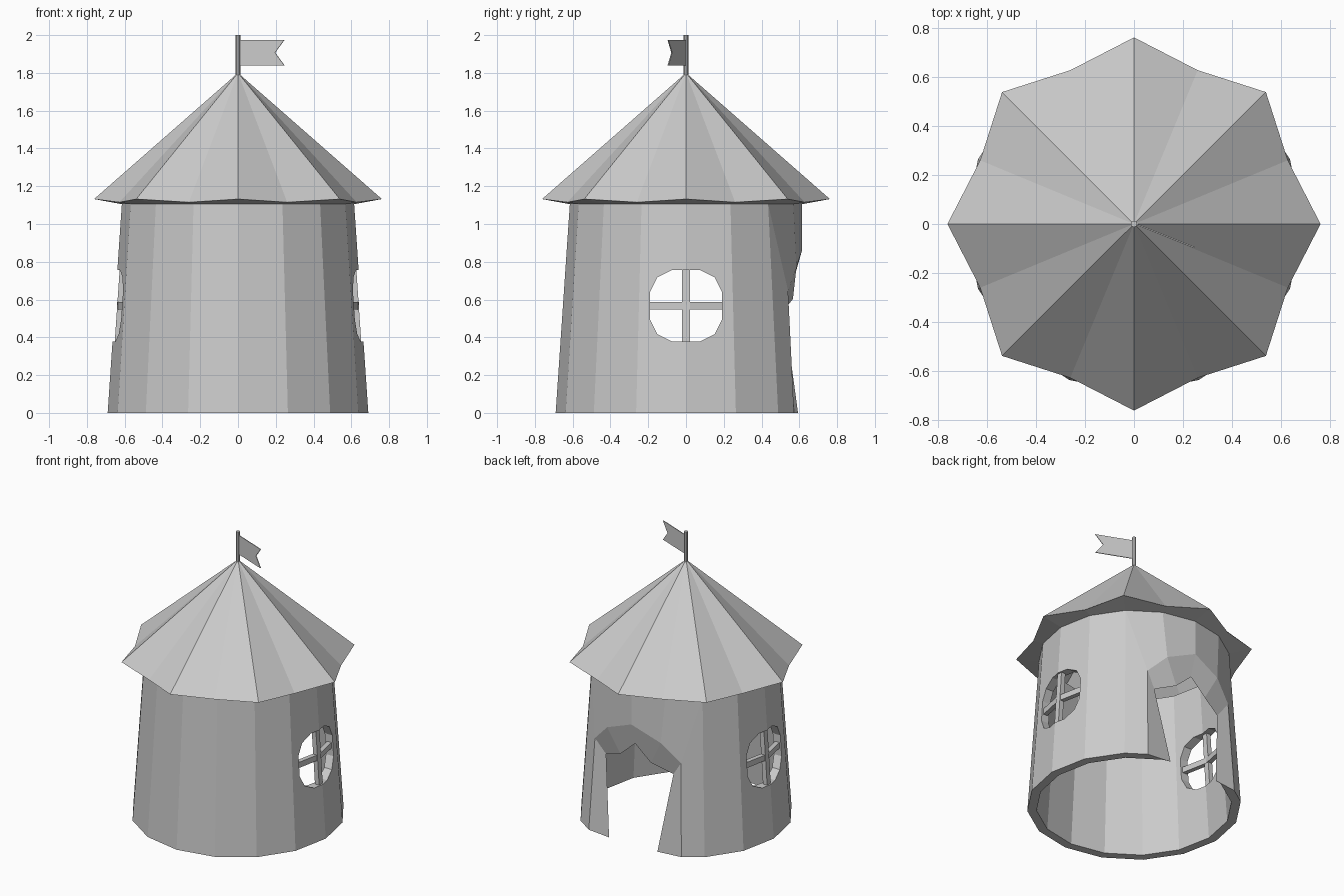
import bpy, bmesh, math
from mathutils import Vector

if "Cube" in bpy.data.objects:
    bpy.data.objects.remove(bpy.data.objects["Cube"])


def mesh_object(name, faces):
    """Build an object from faces given as lists of points, welding shared corners."""
    bm = bmesh.new()
    for pts in faces:
        bm.faces.new([bm.verts.new(p) for p in pts])
    bmesh.ops.remove_doubles(bm, verts=bm.verts, dist=0.0005)
    bmesh.ops.recalc_face_normals(bm, faces=bm.faces)
    me = bpy.data.meshes.new(name)
    bm.to_mesh(me)
    bm.free()
    ob = bpy.data.objects.new(name, me)
    bpy.context.collection.objects.link(ob)
    return ob


def prism(name, ring, offset):
    a = [Vector(p) for p in ring]
    b = [p + Vector(offset) for p in a]
    n = len(a)
    sides = [[a[i], a[(i + 1) % n], b[(i + 1) % n], b[i]] for i in range(n)]
    return mesh_object(name, sides + [a, b])


def polar(r, k, z):
    """Point on a 16-sided ring, corner number k."""
    t = math.radians(22.5 * (k % 16))
    return (r * math.cos(t), r * math.sin(t), z)


H, R0, R1, TH = 1.105, 0.69, 0.615, 0.06
radius = lambda z: R0 + (R1 - R0) * z / H
bo = lambda k: polar(R0, k, 0)
to = lambda k: polar(R1, k, H)
bi = lambda k: polar(R0 - TH, k, 0)
ti = lambda k: polar(R1 - TH, k, H)

# Tower wall: plain segments, leaving the back for the doorway
faces = [[to(k), to(k + 1), ti(k + 1), ti(k)] for k in range(16)]
for k in range(6, 18):
    faces += [[bo(k), bo(k + 1), to(k + 1), to(k)],
              [bi(k), bi(k + 1), ti(k + 1), ti(k)],
              [bo(k), bo(k + 1), bi(k + 1), bi(k)]]

# Doorway: wide outer outline, narrower inner outline, joined by the jamb
o = [(0.364, 0.572, 0), (0.338, 0.54, 0.647), (0.21, 0.585, 0.775), (0, 0.615, 0.862)]
i = [(0.19, 0.593, 0), (0.265, 0.519, 0.545), (0.12, 0.566, 0.603), (0, 0.571, 0.71)]
half = [[bo(2), o[0], o[1], to(2)], [o[1], o[2], to(3), to(2)],
        [to(3), o[2], o[3], to(4)],
        [bi(2), bi(3), i[1], ti(3), ti(2)], [bi(3), i[0], i[1]],
        [ti(3), i[1], i[2]], [ti(3), i[2], i[3], ti(4)],
        [bo(2), o[0], i[0], bi(3), bi(2)]]
half += [[o[n], i[n], i[n + 1], o[n + 1]] for n in range(3)]
for f in half:
    faces += [f, [(-x, y, z) for x, y, z in f]]
wall = mesh_object("tower_wall", faces)

# Window holes on both sides
ZC, W = 0.567, 0.19
quad = [(W, 0.073), (0.152, 0.15), (0.073, W)]
outline = (quad + [(-y, z) for y, z in reversed(quad)]
           + [(-y, -z) for y, z in quad] + [(y, -z) for y, z in reversed(quad)])
cutter = prism("window_cutter", [(-1, y, ZC + z) for y, z in outline], (2, 0, 0))
cutter.hide_render = True
mod = wall.modifiers.new("windows", "BOOLEAN")
mod.operation = "DIFFERENCE"
mod.solver = "EXACT"
mod.object = cutter
dg = bpy.context.evaluated_depsgraph_get()
cut_mesh = bpy.data.meshes.new_from_object(wall.evaluated_get(dg))
wall.modifiers.clear()
wall.data = cut_mesh
bpy.data.objects.remove(cutter)

# Window crossbars following the wall
B, D0, D1 = 0.02, 0.012, 0.045
for s, side in ((1, "right"), (-1, "left")):
    r = radius(ZC)
    bend = 0.199 * W
    front = [(s * (r - D0 - (bend if y else 0)), y, ZC - B) for y in (-W, 0, W)]
    back = [(s * (r - D1 - (bend if y else 0)), y, ZC - B) for y in (W, 0, -W)]
    prism(f"window_bar_across_{side}", front + back, (0, 0, 2 * B))
    lo, hi = ZC - W, ZC + W
    prism(f"window_bar_upright_{side}",
          [(s * (radius(z) - d), -B, z) for z, d in ((lo, D0), (hi, D0), (hi, D1), (lo, D1))],
          (0, 2 * B, 0))

# Roof: eight points with shallow valleys, underside running back to the wall
eave = [polar(0.68, k, 1.115) if k % 2 else polar(0.762, k, 1.132) for k in range(16)]
roof = []
for k in range(16):
    n = (k + 1) % 16
    roof += [[(0, 0, 1.8), eave[k], eave[n]],
             [eave[k], eave[n], to(n), to(k)]]
mesh_object("roof", roof)

# Flag pole and swallow-tailed flag
pole = [(0.013 * math.cos(math.pi * k / 4), 0.013 * math.sin(math.pi * k / 4), 1.78)
        for k in range(8)]
prism("flag_pole", pole, (0, 0, 0.22))
flag = [(0.005, 1.84), (0.245, 1.84), (0.195, 1.907), (0.245, 1.975), (0.005, 1.975)]
prism("flag", [(x, -0.4 * x, z) for x, z in flag], (0.002, 0.005, 0))
